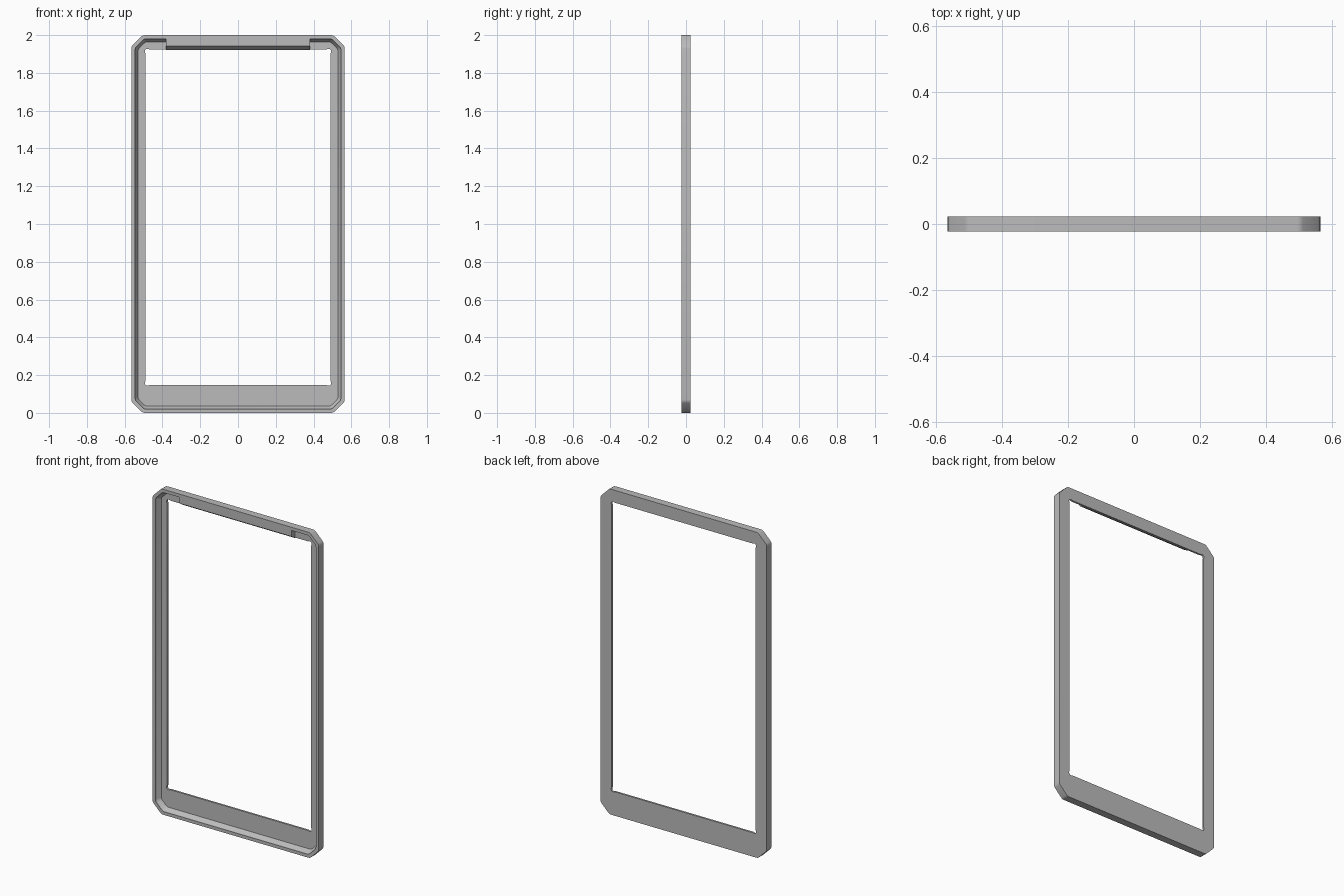
import bpy
import bmesh
from math import acos, cos, sin, pi, sqrt
from mathutils import Vector

cube = bpy.data.objects.get("Cube")
if cube:
    bpy.data.objects.remove(cube, do_unlink=True)

HALF_W, HEIGHT = 0.565, 2.0
FRONT, BACK, FLOOR = -0.023, 0.023, 0.011
RIM, LEDGE = 0.02, 0.036
CHAMFER = 0.06
WIN_X, WIN_LOW, WIN_HIGH = 0.49, 0.147, 1.924

grey = bpy.data.materials.new("plain grey")
grey.use_nodes = True
grey.diffuse_color = (0.5, 0.5, 0.5, 1)
grey.node_tree.nodes["Principled BSDF"].inputs["Base Color"].default_value = (0.5, 0.5, 0.5, 1)


def finish(bm, name):
    bmesh.ops.recalc_face_normals(bm, faces=bm.faces[:])
    mesh = bpy.data.meshes.new(name)
    bm.to_mesh(mesh)
    bm.free()
    mesh.materials.append(grey)
    obj = bpy.data.objects.new(name, mesh)
    bpy.context.collection.objects.link(obj)
    bpy.ops.object.select_all(action="DESELECT")
    obj.select_set(True)
    bpy.context.view_layer.objects.active = obj
    bpy.ops.object.shade_smooth_by_angle(angle=pi / 6)
    return obj


def body_outline(inset):
    """Rectangle with cut corners, each cut softened by a tiny fillet."""
    w, h = HALF_W - inset, HEIGHT / 2 - inset
    c = CHAMFER - inset * (2 - sqrt(2))
    corners = [Vector(p) for p in (
        (w, c - h), (w, h - c), (w - c, h), (c - w, h),
        (-w, h - c), (-w, c - h), (c - w, -h), (w - c, -h))]
    points = []
    for i, p in enumerate(corners):
        a = p + (corners[i - 1] - p).normalized() * 0.01
        b = p + (corners[(i + 1) % 8] - p).normalized() * 0.01
        points += [a, (a + b + 2 * p) / 4, b]
    return [(p.x, p.y + HEIGHT / 2) for p in points]


def window_outline(inset=0.011, radius=0.0145, steps=8):
    """Rectangular opening with a round relief in each corner."""
    spread = acos(inset / radius)
    points = []
    for k, (sx, z) in enumerate(((1, WIN_HIGH - inset), (-1, WIN_HIGH - inset),
                                 (-1, WIN_LOW + inset), (1, WIN_LOW + inset))):
        for i in range(steps + 1):
            t = k * pi / 2 - spread + (pi / 2 + 2 * spread) * i / steps
            points.append((sx * (WIN_X - inset) + radius * cos(t), z + radius * sin(t)))
    return points


def add_loop(bm, points, y):
    verts = [bm.verts.new((x, y, z)) for x, z in points]
    return verts, [bm.edges.new((v, verts[(i + 1) % len(verts)])) for i, v in enumerate(verts)]


def bridge(bm, a, b):
    n = len(a)
    for i in range(n):
        j = (i + 1) % n
        bm.faces.new((a[i], a[j], b[j], b[i]))


# Frame: back edge, outer wall, rim, stepped inner wall, then the ledge
bm = bmesh.new()
sections = [(0, BACK), (0, FRONT), (RIM, FRONT), (RIM, FRONT + 0.008), (LEDGE, FLOOR)]
loops = [add_loop(bm, body_outline(d), y) for d, y in sections]
for a, b in zip(loops, loops[1:]):
    bridge(bm, a[0], b[0])
win_front = add_loop(bm, window_outline(), FLOOR)
win_back = add_loop(bm, window_outline(), BACK)
bridge(bm, win_front[0], win_back[0])
for outer, inner, side in ((loops[-1], win_front, -1), (loops[0], win_back, 1)):
    bmesh.ops.triangle_fill(bm, use_beauty=True, use_dissolve=False,
                            edges=outer[1] + inner[1], normal=(0, side, 0))
finish(bm, "frame")

# Top bar: filled middle of the upper recess with a sloping underside
bm = bmesh.new()
top = HEIGHT - RIM
profile = [(FRONT, top), (FRONT, 1.943), (FLOOR, 1.921), (FLOOR + 0.004, 1.921), (FLOOR + 0.004, top)]
face = bm.faces.new([bm.verts.new((-0.38, y, z)) for y, z in profile])
side = bmesh.ops.extrude_face_region(bm, geom=[face])["geom"]
bmesh.ops.translate(bm, vec=(0.76, 0, 0),
                    verts=[g for g in side if isinstance(g, bmesh.types.BMVert)])
finish(bm, "top_bar")
